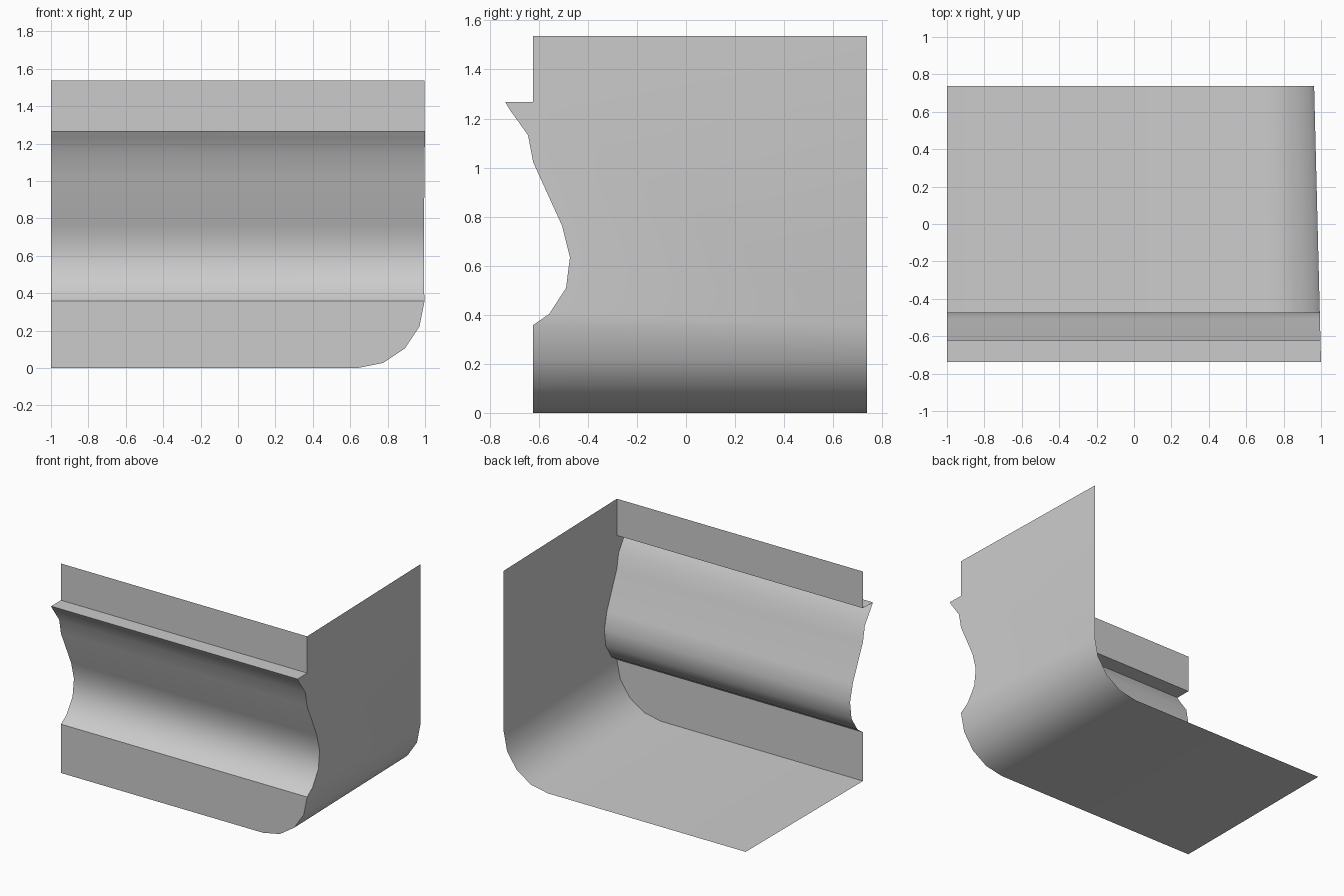
import bpy, bmesh, math

cube = bpy.data.objects.get("Cube")
if cube:
    bpy.data.objects.remove(cube, do_unlink=True)

LEFT, FRONT, BACK, TOP, R = -1.0, -0.623, 0.737, 1.536, 0.358

# Moulding profile (y, z), from the top edge down to the lower panel
PROFILE = [(FRONT, TOP), (FRONT, 1.267), (-0.737, 1.267), (-0.717, 1.234),
           (-0.644, 1.132), (FRONT, 1.022), (-0.505, 0.762), (-0.473, 0.635),
           (-0.489, 0.509), (-0.558, 0.403), (FRONT, R)]

grey = bpy.data.materials.new("plain grey")
grey.use_nodes = True
COLOUR = (0.6, 0.6, 0.6, 1)
grey.diffuse_color = COLOUR
grey.node_tree.nodes["Principled BSDF"].inputs["Base Color"].default_value = COLOUR


def wall_x(y):
    """The side wall tapers inward slightly toward the back."""
    return 0.9815 - 0.025 * y


def corner(y):
    """Rounded lower corner, from the wall down to the floor."""
    steps = [i * math.pi / 8 for i in range(5)]
    return [(wall_x(y) - R * (1 - math.cos(a)), y, R * (1 - math.sin(a))) for a in steps]


def make_object(name, polygons):
    bm = bmesh.new()
    for points in polygons:
        bm.faces.new([bm.verts.new(p) for p in points])
    bmesh.ops.remove_doubles(bm, verts=bm.verts, dist=0.0005)
    mesh = bpy.data.meshes.new(name)
    bm.to_mesh(mesh)
    bm.free()
    mesh.materials.append(grey)
    obj = bpy.data.objects.new(name, mesh)
    bpy.context.collection.objects.link(obj)
    bpy.ops.object.select_all(action='DESELECT')
    obj.select_set(True)
    bpy.context.view_layer.objects.active = obj
    bpy.ops.object.shade_smooth_by_angle(angle=math.radians(40))


# Front panel: moulded strips above, flat panel with a rounded corner below
strips = [[(LEFT, y0, z0), (LEFT, y1, z1), (wall_x(y1), y1, z1), (wall_x(y0), y0, z0)]
          for (y0, z0), (y1, z1) in zip(PROFILE, PROFILE[1:])]
lower = [(LEFT, FRONT, R), (LEFT, FRONT, 0)] + corner(FRONT)[::-1]
make_object("front_panel", strips + [lower])

# Side wall, rounded corner and floor in one continuous sheet
wall = [(wall_x(y), y, z) for y, z in PROFILE]
wall += [(wall_x(BACK), BACK, R), (wall_x(BACK), BACK, TOP)]
front_edge = corner(FRONT) + [(LEFT, FRONT, 0)]
back_edge = corner(BACK) + [(LEFT, BACK, 0)]
sheet = [[front_edge[i], front_edge[i + 1], back_edge[i + 1], back_edge[i]]
         for i in range(len(front_edge) - 1)]
make_object("side_wall_and_floor", [wall] + sheet)
